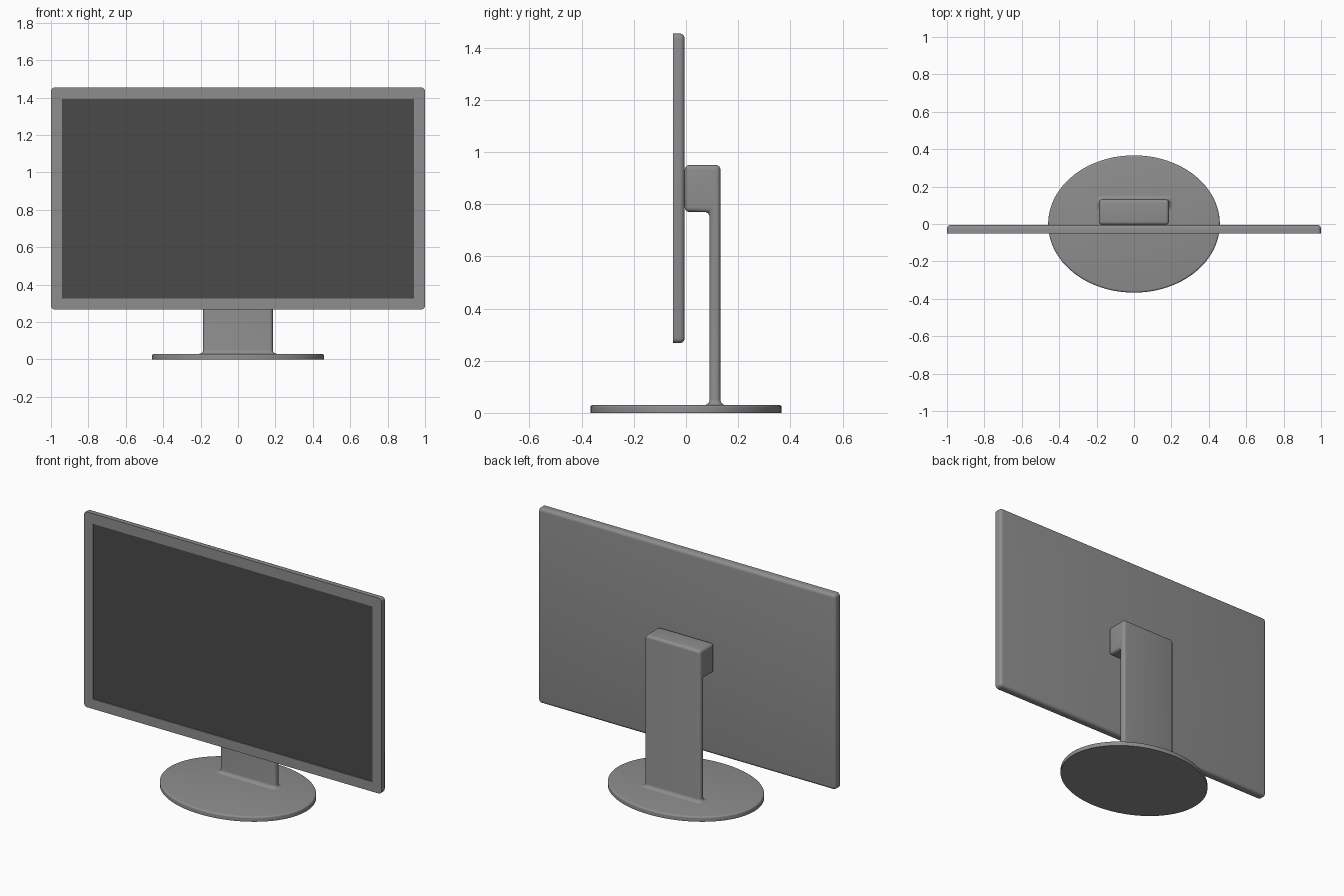
import bpy
import bmesh
import math
from mathutils import Vector

cube = bpy.data.objects.get("Cube")
if cube:
    bpy.data.objects.remove(cube, do_unlink=True)


def make_material(name, value):
    mat = bpy.data.materials.new(name)
    mat.use_nodes = True
    colour = (value, value, value, 1)
    mat.diffuse_color = colour
    mat.node_tree.nodes["Principled BSDF"].inputs["Base Color"].default_value = colour
    return mat


grey = make_material("grey plastic", 0.27)
dark = make_material("dark screen", 0.068)


def finish(bm, name, materials):
    bmesh.ops.recalc_face_normals(bm, faces=bm.faces)
    mesh = bpy.data.meshes.new(name)
    bm.to_mesh(mesh)
    bm.free()
    obj = bpy.data.objects.new(name, mesh)
    bpy.context.collection.objects.link(obj)
    for mat in materials:
        mesh.materials.append(mat)
    bpy.ops.object.select_all(action="DESELECT")
    obj.select_set(True)
    bpy.context.view_layer.objects.active = obj
    bpy.ops.object.shade_smooth_by_angle(angle=math.radians(35))
    return obj


def extrude_profile(bm, points, vector):
    face = bm.faces.new([bm.verts.new(p) for p in points])
    result = bmesh.ops.extrude_face_region(bm, geom=[face], use_keep_orig=True)
    moved = [g for g in result["geom"] if isinstance(g, bmesh.types.BMVert)]
    bmesh.ops.translate(bm, verts=moved, vec=vector)
    bmesh.ops.recalc_face_normals(bm, faces=bm.faces)


def round_edges(bm, edges, radius, segments=5):
    bmesh.ops.bevel(bm, geom=edges, offset=radius, segments=segments,
                    profile=0.5, affect="EDGES", clamp_overlap=True)


# Display panel: rounded back and corners, crisp front rim, recessed screen
front, back, bottom, top = -0.05, -0.005, 0.267, 1.454
bm = bmesh.new()
extrude_profile(bm, [(-1, front, bottom), (1, front, bottom),
                     (1, front, top), (-1, front, top)], (0, back - front, 0))
round_edges(bm, [e for e in bm.edges
                 if any(v.co.y > front + 0.01 for v in e.verts)], 0.02)
bm.faces.ensure_lookup_table()
rim = min(bm.faces, key=lambda f: f.calc_center_median().y)
bmesh.ops.delete(bm, geom=[rim], context="FACES_ONLY")
outer = [e for e in bm.edges if e.is_boundary]
opening = [bm.verts.new((x, front, z)) for x, z in
           ((-0.941, 0.326), (0.941, 0.326), (0.941, 1.392), (-0.941, 1.392))]
inner = [bm.edges.new((opening[i], opening[(i + 1) % 4])) for i in range(4)]
bmesh.ops.triangle_fill(bm, edges=outer + inner, use_beauty=True,
                        normal=Vector((0, -1, 0)))
sunk = [bm.verts.new(v.co + Vector((0, 0.006, 0))) for v in opening]
for i in range(4):
    j = (i + 1) % 4
    bm.faces.new((opening[i], opening[j], sunk[j], sunk[i]))
bm.faces.new(sunk).material_index = 1
finish(bm, "display_panel", [grey, dark])

# Stand post: hooked side profile with rounded edges and a flared foot
half, base_top, flare = 0.187, 0.03, 0.02
foot_z = base_top + flare
profile = [(0.09, foot_z), (0.132, foot_z), (0.132, 0.95),
           (-0.005, 0.95), (-0.005, 0.77), (0.09, 0.77)]
bm = bmesh.new()
extrude_profile(bm, [(-half, y, z) for y, z in profile], (2 * half, 0, 0))
round_edges(bm, [e for e in bm.edges
                 if any(v.co.z > foot_z + 0.01 for v in e.verts)], 0.018)
foot = min(bm.faces, key=lambda f: f.calc_center_median().z)
centre = Vector((0, 0.111, 0))
start = [v.co.copy() for v in foot.verts]
steps = 5
for k in range(1, steps + 1):
    angle = math.pi / 2 * k / steps
    spread = flare * (1 - math.cos(angle))
    ring = bmesh.ops.extrude_discrete_faces(bm, faces=[foot])
    foot = ring["faces"][0]
    for v, co in zip(foot.verts, start):
        v.co = (co.x * (1 + spread / half),
                centre.y + (co.y - centre.y) * (1 + spread / 0.021),
                foot_z - flare * math.sin(angle))
finish(bm, "stand_post", [grey])

# Oval base with a softened upper rim
bm = bmesh.new()
bmesh.ops.create_cone(bm, cap_ends=True, segments=96, radius1=1, radius2=1, depth=base_top)
bmesh.ops.scale(bm, vec=(0.459, 0.367, 1), verts=bm.verts)
bmesh.ops.translate(bm, vec=(0, 0, base_top / 2), verts=bm.verts)
round_edges(bm, [e for e in bm.edges
                 if all(v.co.z > base_top * 0.9 for v in e.verts)], 0.01, 4)
finish(bm, "oval_base", [grey])
